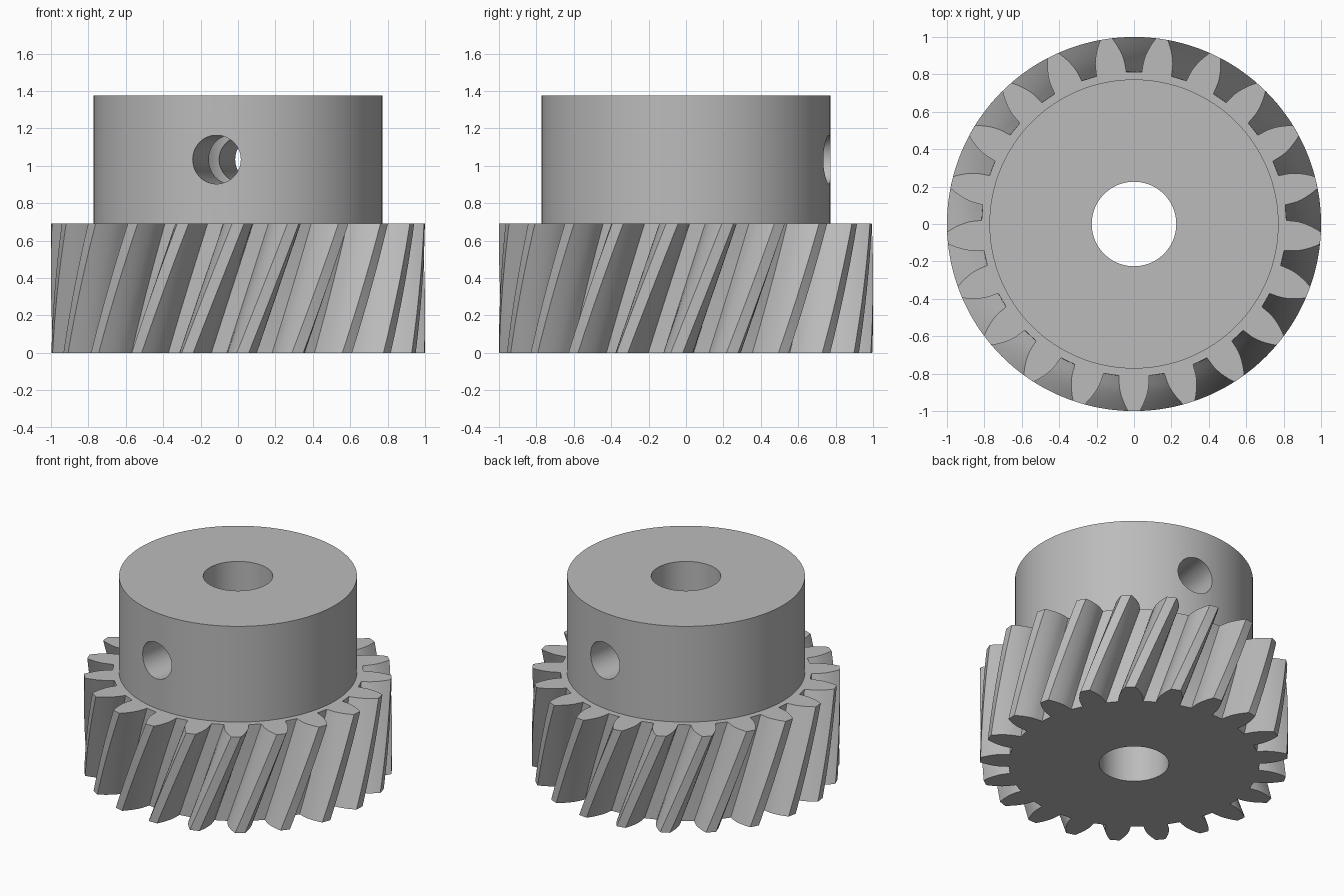
import bpy
import bmesh
from math import pi, sin, cos, tan, acos, radians
from mathutils import Matrix

TEETH = 21
OUTER_R, PITCH_R, BASE_R, ROOT_R = 1.0, 0.918, 0.856, 0.815
FACE_W, HUB_TOP, HUB_R = 0.69, 1.376, 0.773
BORE_R, SCREW_R, SCREW_Z = 0.226, 0.13, 1.033
TWIST = FACE_W * tan(radians(20)) / PITCH_R
LAYERS = 16

if "Cube" in bpy.data.objects:
    bpy.data.objects.remove(bpy.data.objects["Cube"], do_unlink=True)

steel = bpy.data.materials.new("grey_steel")
steel.use_nodes = True
grey = (0.5, 0.5, 0.5, 1)
steel.diffuse_color = grey
steel.node_tree.nodes["Principled BSDF"].inputs["Base Color"].default_value = grey


def add_object(name, bm):
    bmesh.ops.recalc_face_normals(bm, faces=bm.faces)
    mesh = bpy.data.meshes.new(name)
    bm.to_mesh(mesh)
    bm.free()
    mesh.materials.append(steel)
    obj = bpy.data.objects.new(name, mesh)
    bpy.context.collection.objects.link(obj)
    return obj


def cylinder(name, radius, z0, z1, sides=96, turn=None):
    bm = bmesh.new()
    bmesh.ops.create_cone(bm, cap_ends=True, segments=sides, radius1=radius, radius2=radius,
                          depth=z1 - z0, matrix=Matrix.Translation((0, 0, (z0 + z1) / 2)))
    if turn:
        bm.transform(turn)
    return add_object(name, bm)


def activate(obj):
    bpy.ops.object.select_all(action='DESELECT')
    obj.select_set(True)
    bpy.context.view_layer.objects.active = obj


def cut(obj, cutter):
    mod = obj.modifiers.new("cut", 'BOOLEAN')
    mod.operation = 'DIFFERENCE'
    mod.solver = 'EXACT'
    mod.object = cutter
    activate(obj)
    bpy.ops.object.modifier_apply(modifier=mod.name)


def involute(r):
    a = acos(min(1, BASE_R / r))
    return tan(a) - a


def tooth_profile():
    """One tooth as (radius, angle) pairs: rising flank, tip, falling flank."""
    half_base = pi / (2 * TEETH) + involute(PITCH_R)
    flank = [(ROOT_R, half_base + 0.006)]
    for i in range(7):
        r = BASE_R + (OUTER_R - BASE_R) * i / 6
        flank.append((r, half_base - involute(r)))
    return [(r, -a) for r, a in flank] + [(OUTER_R, 0)] + [(r, a) for r, a in reversed(flank)]


# Helical gear: tooth outline stacked in turning layers
profile = [(r, a + 2 * pi * k / TEETH - pi / 2) for k in range(TEETH) for r, a in tooth_profile()]
bm = bmesh.new()
rings = []
for i in range(LAYERS + 1):
    t = i / LAYERS
    turn = TWIST * (t - 1)
    rings.append([bm.verts.new((r * cos(a + turn), r * sin(a + turn), FACE_W * t))
                  for r, a in profile])
for low, high in zip(rings, rings[1:]):
    for j in range(len(low)):
        n = (j + 1) % len(low)
        bm.faces.new((low[j], low[n], high[n], high[j]))
bm.faces.new(rings[0][::-1])
bm.faces.new(rings[-1])
gear = add_object("helical_gear", bm)

# Plain hub standing on the gear
hub = cylinder("hub", HUB_R, FACE_W, HUB_TOP, 128)

# Shaft bore through both, cross hole through the hub half a tooth off the y axis
bore = cylinder("bore_cutter", BORE_R, -0.2, HUB_TOP + 0.2)
cross = (Matrix.Translation((0, 0, SCREW_Z)) @ Matrix.Rotation(-pi / TEETH, 4, 'Z')
         @ Matrix.Rotation(pi / 2, 4, 'X'))
screw = cylinder("screw_hole_cutter", SCREW_R, -1, 1, 64, cross)
cut(gear, bore)
cut(hub, bore)
cut(hub, screw)
for cutter in (bore, screw):
    bpy.data.objects.remove(cutter, do_unlink=True)

for obj in (gear, hub):
    activate(obj)
    bpy.ops.object.shade_smooth_by_angle(angle=radians(25))
